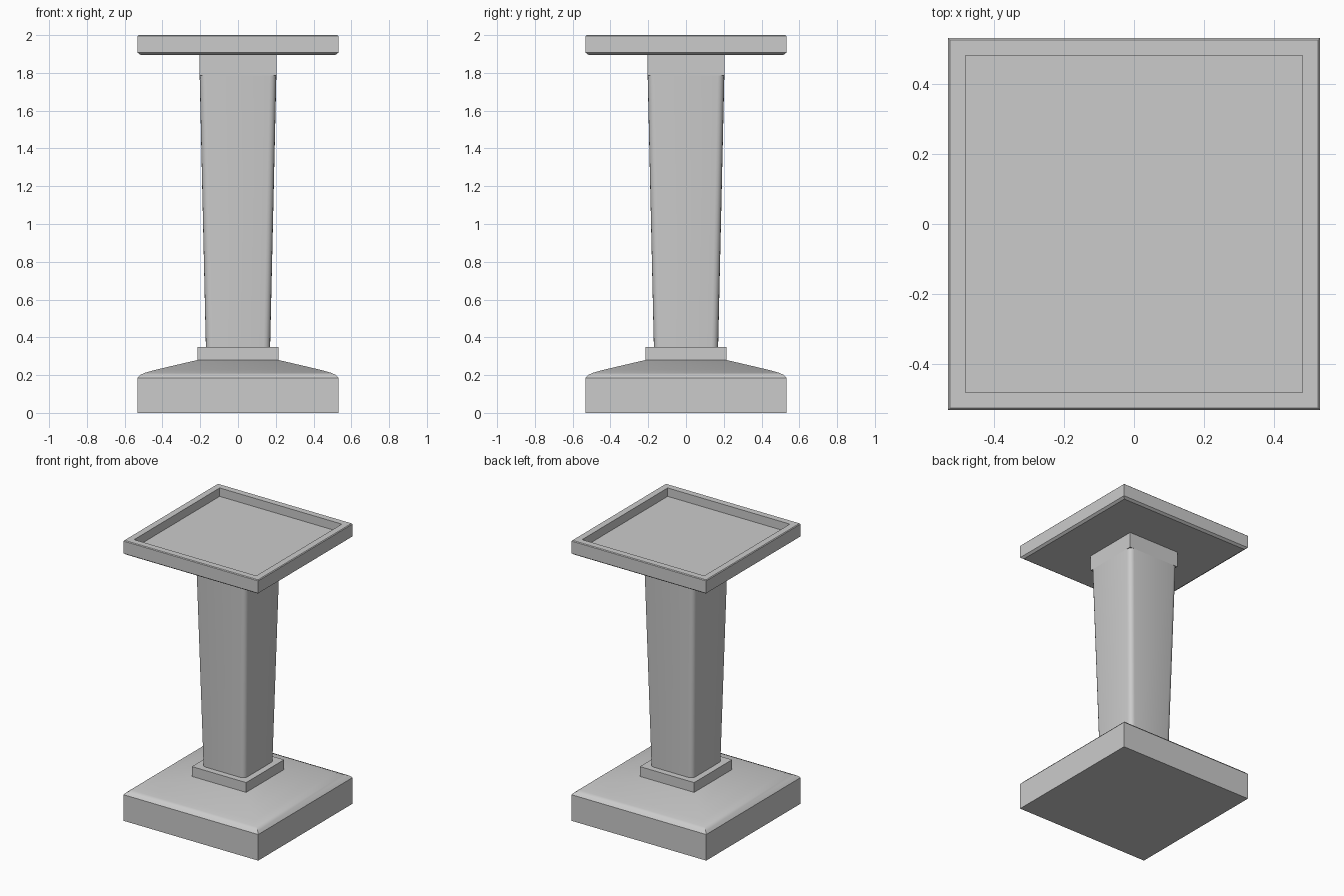
import bpy, bmesh
from math import cos, sin, pi, radians

if "Cube" in bpy.data.objects:
    bpy.data.objects.remove(bpy.data.objects["Cube"])


def ring_points(half, radius=0.0, steps=4):
    """Square outline, optionally with rounded corners."""
    if radius == 0:
        return [(half, half), (-half, half), (-half, -half), (half, -half)]
    pts = []
    for q, (sx, sy) in enumerate([(1, 1), (-1, 1), (-1, -1), (1, -1)]):
        for i in range(steps + 1):
            a = q * pi / 2 + i / steps * pi / 2
            pts.append((sx * (half - radius) + radius * cos(a),
                        sy * (half - radius) + radius * sin(a)))
    return pts


def square_loft(name, profile, smooth=30):
    """Loft square rings through (half width, z, corner radius) and cap both ends."""
    bm = bmesh.new()
    rings = [[bm.verts.new((x, y, z)) for x, y in ring_points(h, r)]
             for h, z, r in profile]
    for low, high in zip(rings, rings[1:]):
        n = len(low)
        for i in range(n):
            j = (i + 1) % n
            bm.faces.new((low[i], low[j], high[j], high[i]))
    bm.faces.new(rings[0][::-1])
    bm.faces.new(rings[-1])
    bmesh.ops.recalc_face_normals(bm, faces=bm.faces)
    mesh = bpy.data.meshes.new(name)
    bm.to_mesh(mesh)
    bm.free()
    obj = bpy.data.objects.new(name, mesh)
    bpy.context.collection.objects.link(obj)
    bpy.ops.object.select_all(action='DESELECT')
    obj.select_set(True)
    bpy.context.view_layer.objects.active = obj
    bpy.ops.object.shade_smooth_by_angle(angle=radians(smooth))
    return obj


# Base block with curved, sloping top
square_loft("base", [(0.532, 0, 0), (0.532, 0.186, 0), (0.518, 0.201, 0),
                     (0.49, 0.213, 0), (0.44, 0.227, 0), (0.36, 0.246, 0),
                     (0.21, 0.281, 0)])

# Square collar under the shaft
square_loft("collar", [(0.214, 0.275, 0), (0.214, 0.35, 0)])

# Shaft widening upward, rounded corners
square_loft("shaft", [(0.17, 0.345, 0.035), (0.203, 1.785, 0.035)])

# Sharp-cornered block joining the shaft to the tray
square_loft("neck", [(0.203, 1.785, 0), (0.203, 1.905, 0)])

# Tray with a small lower bevel and a recessed top
square_loft("tray", [(0.515, 1.895, 0), (0.532, 1.907, 0), (0.532, 1.995, 0),
                     (0.527, 2.0, 0), (0.482, 2.0, 0), (0.482, 1.94, 0)])
